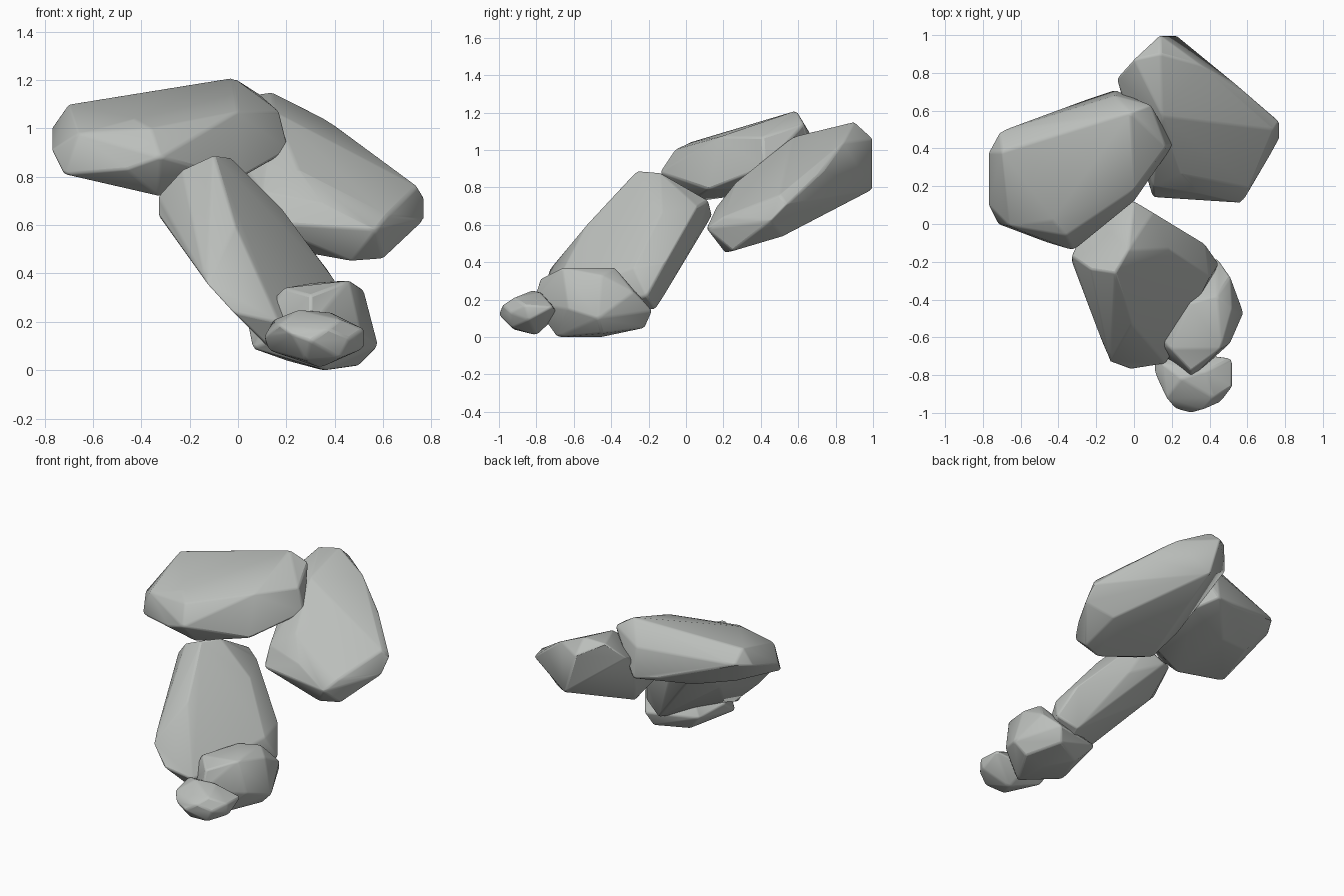
import bpy
import bmesh
from math import radians
from mathutils import Vector

# Remove the default object
default_object = bpy.data.objects.get("Cube")
if default_object:
    bpy.data.objects.remove(default_object, do_unlink=True)

# Single stone colour
stone = bpy.data.materials.new("stone grey")
stone.use_nodes = True
stone_colour = (0.5, 0.52, 0.5, 1.0)
stone.diffuse_color = stone_colour
stone.node_tree.nodes["Principled BSDF"].inputs["Base Color"].default_value = stone_colour


def make_rock(name, corners, softness):
    """Wrap a convex boulder around its main corners, then wear down the edges."""
    mesh = bpy.data.meshes.new(name)
    boulder = bmesh.new()
    for corner in corners:
        boulder.verts.new(Vector(corner) / 100)
    hull = bmesh.ops.convex_hull(boulder, input=boulder.verts)
    buried = {item for key in ("geom_interior", "geom_unused") for item in hull[key]
              if isinstance(item, bmesh.types.BMVert)}
    bmesh.ops.delete(boulder, geom=list(buried), context="VERTS")
    # Merge nearly coplanar triangles into broad chipped facets
    bmesh.ops.dissolve_limit(boulder, angle_limit=radians(6),
                             verts=boulder.verts, edges=boulder.edges)
    bmesh.ops.recalc_face_normals(boulder, faces=boulder.faces)
    boulder.to_mesh(mesh)
    boulder.free()
    mesh.materials.append(stone)

    rock = bpy.data.objects.new(name, mesh)
    bpy.context.collection.objects.link(rock)
    worn_edges = rock.modifiers.new("worn edges", "BEVEL")
    worn_edges.width = softness
    worn_edges.segments = 2
    worn_edges.limit_method = "ANGLE"
    worn_edges.angle_limit = radians(15)

    # Soft shading that still keeps the hardest chips crisp
    bpy.ops.object.select_all(action="DESELECT")
    rock.select_set(True)
    bpy.context.view_layer.objects.active = rock
    bpy.ops.object.shade_smooth_by_angle(angle=radians(35))
    return rock


# Broad tilted slab on top, leaning to the model's right
make_rock("top_slab", [
    (-77, 38, 100), (-77, 10, 91), (-70, 38, 110), (-71, 49, 103), (-72, 0, 81),
    (-66, -1, 98), (-32, -14, 88), (-46, -10, 83), (-43, 2, 104), (-14, 34, 113),
    (0, 18, 107), (-36, -6, 100), (-2, 59, 121), (9, 63, 114), (21, 42, 91),
    (17, 41, 107), (0, 12, 79), (-33, 2, 72), (-37, 48, 115), (-10, 68, 106),
    (-10, 71, 86), (-25, 66, 88), (-36, 43, 78), (0, 58, 80), (-62, 34, 84)], 0.01)

# Large leaning boulder at the back
make_rock("back_boulder", [
    (14, 90, 115), (0, 87, 113), (14, 100, 106), (22, 100, 79), (-9, 77, 102),
    (-6, 66, 92), (36, 84, 104), (55, 73, 89), (77, 54, 71), (77, 45, 62),
    (74, 50, 76), (62, 20, 64), (60, 25, 46), (57, 11, 58), (47, 21, 45),
    (35, 16, 69), (10, 14, 61), (10, 20, 74), (25, 27, 83), (15, 57, 107),
    (14, 35, 51), (5, 47, 65), (60, 52, 54)], 0.01)

# Long sloping boulder in the middle
make_rock("middle_boulder", [
    (18, -13, 67), (9, -30, 67), (24, -46, 38), (40, -28, 37), (-10, -26, 89),
    (-3, -14, 88), (-23, -24, 83), (-33, -17, 72), (-33, -20, 64), (-25, -30, 55),
    (0, 12, 73), (10, 6, 70), (17, -3, 58), (9, 6, 54), (-13, 14, 65),
    (-22, 8, 69), (29, -8, 37), (38, -11, 40), (45, -21, 22), (-13, -73, 36),
    (-2, -77, 24), (-1, -53, 60), (17, -74, 20), (15, -65, 7), (32, -16, 15),
    (-20, -8, 52)], 0.01)

# Squat block at the foot of the slope, wedged under the long boulder
make_rock("foot_block", [
    (19, -66, 34), (30, -78, 31), (30, -82, 18), (46, -66, 37), (44, -38, 37),
    (52, -45, 33), (30, -42, 36), (58, -47, 10), (51, -63, 15), (51, -28, 24),
    (44, -18, 14), (40, -22, 5), (50, -45, 2), (36, -69, 0), (35, -45, 0),
    (6, -62, 9), (4, -48, 19), (9, -27, 16), (20, -33, 4)], 0.01)

# Small rounded stone at the very front
make_rock("front_stone", [
    (11, -79, 14), (11, -71, 13), (13, -75, 8), (17, -92, 19), (15, -74, 21),
    (25, -82, 25), (38, -78, 24), (22, -98, 15), (30, -100, 12), (37, -98, 17),
    (46, -94, 13), (42, -92, 21), (52, -86, 17), (52, -71, 16), (52, -84, 9),
    (42, -93, 5), (28, -92, 4), (34, -80, 1), (30, -68, 12)], 0.01)
